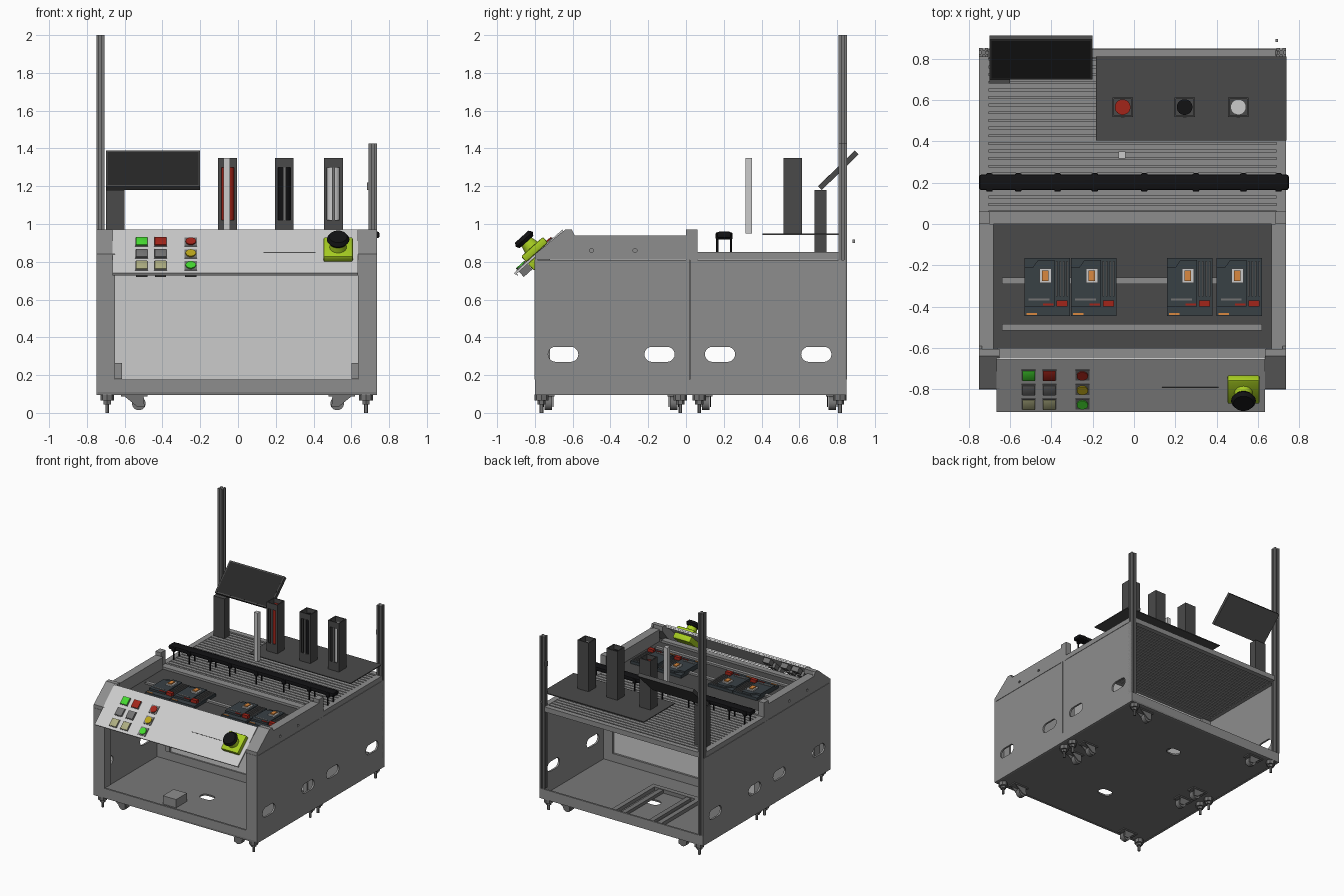
import bpy, bmesh, math
from mathutils import Matrix, Vector

if "Cube" in bpy.data.objects:
    bpy.data.objects.remove(bpy.data.objects["Cube"])

def mat(name, r, g, b):
    m = bpy.data.materials.new(name)
    m.diffuse_color = (r, g, b, 1)
    m.use_nodes = True
    m.node_tree.nodes["Principled BSDF"].inputs["Base Color"].default_value = m.diffuse_color
    return m

BODY, UNDER = mat("body_grey", .27, .27, .27), mat("base_grey", .19, .19, .19)
DARK, BLACK = mat("dark_grey", .068, .068, .068), mat("black", .006, .006, .007)
LIGHT, WHITE = mat("light_grey", .66, .66, .66), mat("white", .7, .7, .7)
RED, GREEN = mat("red", .36, .018, .01), mat("green", .06, .7, .03)
LIME, YELLOW = mat("lime", .38, .6, .015), mat("yellow", .5, .38, .01)
BEIGE, SLATE = mat("beige", .42, .42, .22), mat("slate", .04, .052, .06)
ORANGE, STEEL = mat("orange", .7, .25, .05), mat("steel", .17, .17, .17)

def finish(name, bm, m=None, xf=None):
    bmesh.ops.remove_doubles(bm, verts=bm.verts, dist=1e-5)
    bmesh.ops.recalc_face_normals(bm, faces=bm.faces)
    me = bpy.data.meshes.new(name)
    bm.to_mesh(me)
    bm.free()
    if xf:
        me.transform(xf)
    for p in me.polygons:
        p.use_smooth = True
    me.set_sharp_from_angle(angle=math.radians(30))
    me.materials.append(m or BODY)
    ob = bpy.data.objects.new(name, me)
    bpy.context.collection.objects.link(ob)
    return ob

def box(name, x0, x1, y0, y1, z0, z1, m=None, xf=None, bevel=0):
    bm = bmesh.new()
    c = Matrix.Translation(((x0+x1)/2, (y0+y1)/2, (z0+z1)/2)) @ Matrix.Diagonal((x1-x0, y1-y0, z1-z0, 1))
    bmesh.ops.create_cube(bm, size=1, matrix=c)
    if bevel:
        bmesh.ops.bevel(bm, geom=bm.edges[:], offset=bevel, segments=2, affect='EDGES', profile=.5)
    return finish(name, bm, m, xf)

def cyl(name, loc, r1, h, m=None, r2=None, axis='Z', xf=None, n=24):
    # cylinder or cone whose base centre is loc
    bm = bmesh.new()
    rot = Matrix.Rotation(-math.pi/2, 4, 'X') if axis == 'Y' else Matrix()
    bmesh.ops.create_cone(bm, cap_ends=True, segments=n, radius1=r1, radius2=r1 if r2 is None else r2, depth=h,
                          matrix=Matrix.Translation(loc) @ rot @ Matrix.Translation((0, 0, h/2)))
    return finish(name, bm, m, xf)

PLANES = {'xy': ((1, 0, 0), (0, 1, 0), (0, 0, 1)), 'yz': ((0, 1, 0), (0, 0, 1), (1, 0, 0)),
          'xz': ((1, 0, 0), (0, 0, 1), (0, -1, 0))}

def plate(name, outer, holes, plane, lo, hi, m=None):
    # outline with holes, given thickness along the remaining axis
    cu = bpy.data.curves.new(name, 'CURVE')
    cu.dimensions, cu.fill_mode, cu.extrude = '2D', 'BOTH', (hi-lo)/2
    for pts in [outer] + holes:
        s = cu.splines.new('POLY')
        s.points.add(len(pts)-1)
        for p, q in zip(s.points, pts):
            p.co = (q[0], q[1], 0, 1)
        s.use_cyclic_u = True
    tmp = bpy.data.objects.new(name, cu)
    bpy.context.collection.objects.link(tmp)
    dg = bpy.context.evaluated_depsgraph_get()
    me = bpy.data.meshes.new_from_object(tmp.evaluated_get(dg))
    bm = bmesh.new()
    bm.from_mesh(me)
    bpy.data.objects.remove(tmp)
    u, v, w = (Vector(a) for a in PLANES[plane])
    mid = (lo+hi)/2 * (-1 if plane == 'xz' else 1)
    for vt in bm.verts:
        vt.co = u*vt.co.x + v*vt.co.y + w*(vt.co.z+mid)
    for e in bm.edges:
        e.smooth = True
    return finish(name, bm, m)

def rect(a0, a1, b0, b1):
    return [(a0, b0), (a1, b0), (a1, b1), (a0, b1)]

def slot(cx, cy, hw, r, n=10):
    # stadium-shaped hole
    return [(cx + s*(hw-r) + r*math.cos(a), cy + r*math.sin(a))
            for s, a0 in ((1, -math.pi/2), (-1, math.pi/2))
            for a in (a0 + math.pi*i/n for i in range(n+1))]

def extrusion(name, cx, cy, h, z0, z1, m=None):
    # slotted aluminium post
    pts = []
    for k in range(4):
        c, s = round(math.cos(k*math.pi/2)), round(math.sin(k*math.pi/2))
        for x, y in ((-h, -h), (-h*.3, -h), (-h*.3, -h*.55), (h*.3, -h*.55), (h*.3, -h)):
            pts.append((cx + c*x - s*y, cy + s*x + c*y))
    plate(name, pts, [], 'xy', z0, z1, m)

# base tray with cable holes
plate("base_floor", rect(-.745, .73, -.8, .85), [slot(-.02, y, .06, .04) for y in (-.37, .45)], 'xy', .097, .11, UNDER)
plate("base_rim", rect(-.75, .735, -.8, .85), [rect(-.735, .72, -.785, .835)], 'xy', .095, .176)
box("base_crossbeam", -.735, .72, .0, .04, .11, .176)

# side walls, upper cheeks, flanges
cheek = [(-.8, .812), (-.8, .84), (-.64, .97), (-.605, .97), (-.59, .94), (0, .94), (0, .812)]
for tag, xo, d in (("left", -.75, 1), ("right", .735, -1)):
    def span(a, b):
        return sorted((xo + d*a, xo + d*b))
    for part, y0, y1, hs in (("front", -.8, .018, (-.65, -.14)), ("rear", .022, .845, (.18, .69))):
        plate(f"{tag}_{part}_side_wall", rect(y0, y1, .176, .809), [slot(y, .31, .08, .04) for y in hs], 'yz', *span(0, .015))
    holes = [slot(y, .86, .011, .01, 5) for y in (-.5, -.27)]
    plate(f"{tag}_upper_cheek", cheek, holes, 'yz', *span(0, .015))
    plate(f"{tag}_front_wedge", [(-.8, .812), (-.8, .84), (-.64, .97), (-.605, .97), (-.605, .93), (-.7, .812)], [], 'yz', *span(.015, .1))
    box(f"{tag}_front_post", *span(.0, .1), -.802, -.785, .176, .812)
    box(f"{tag}_front_post_return", *span(.085, .1), -.79, -.72, .176, .812)
    box(f"{tag}_top_flange", *span(.0, .07), -.605, 0, .925, .94)
    box(f"{tag}_well_wall", *span(.06, .07), -.605, 0, .83, .925)
    box(f"{tag}_middle_upright", *span(.0, .05), 0, .06, .81, .97)
    box(f"{tag}_middle_post", *span(.015, .1), .0, .045, .176, .83)
    box(f"{tag}_deck_side_rail", *span(0, .045), .06, .81, .812, .852)
    box(f"{tag}_hinge_bracket", *span(.1, .135), -.01, .01, .18, .265)
    box(f"{tag}_inner_rail", *span(.015, .05), -.72, 0, .69, .73)

# middle partition, front crossbar, interior fittings
box("middle_partition", -.65, .635, .012, .024, .176, .82, LIGHT)
box("front_crossbar", -.66, .645, -.65, -.6, .83, .86)
box("deck_front_beam", -.7, .69, .0, .06, .81, .86)
box("floor_control_box", -.22, -.1, -.66, -.52, .11, .178)
plate("rear_floor_frame", rect(-.32, .13, .24, .83), [rect(-.28, .09, .28, .79)], 'xy', .11, .14, UNDER)
for x in (-.22, .03):
    box("rear_floor_rail", x-.02, x+.02, .28, .79, .11, .135, STEEL)

# slotted rear deck: grooved top and bottom
top, bot, y = [], [], .062
while y < .80:
    top += [(y, .85), (y+.028, .85), (y+.028, .84), (y+.037, .84)]
    bot += [(y, .815), (y+.028, .815), (y+.028, .825), (y+.037, .825)]
    y += .037
plate("slotted_deck", top + bot[::-1], [], 'yz', -.705, .69)
box("deck_rear_beam", -.705, .69, .806, .848, .812, .853)

# rear uprights
extrusion("left_rear_post", -.728, .83, .022, .176, 2, UNDER)
extrusion("right_rear_post", .713, .83, .022, .176, 1.425, UNDER)
box("right_post_latch", .683, .694, .815, .84, 1.18, 1.22, STEEL)
box("rear_sensor", .685, .698, .882, .896, .9, .917)

# sunken mounting plate with rails and four switch modules
box("well_plate", -.69, .675, -.605, 0, .83, .842, DARK)
for y in (-.275, -.5):
    box("mounting_rail", -.64, .62, y-.015, y+.015, .842, .856, BODY)
for x in (-.42, -.195, .27, .51):
    plate("module_body", [(x-.11, -.445), (x+.11, -.445), (x+.11, -.165), (x-.11, -.165)],
          [], 'xy', .842, .865, SLATE)
    plate("module_cover", [(x-.11, -.4), (x+.035, -.4), (x+.035, -.175), (x-.045, -.175), (x-.07, -.21), (x-.11, -.21)],
          [], 'xy', .865, .88, SLATE)
    box("module_button_frame", x-.038, x+.02, -.285, -.215, .88, .89, WHITE)
    box("module_button", x-.026, x+.006, -.275, -.225, .89, .898, ORANGE)
    for k in range(4):
        box("module_fin", x+.042+k*.017, x+.05+k*.017, -.35, -.18, .865, .876, STEEL)
    box("module_slot_bar", x-.09, x+.01, -.37, -.36, .88, .884, STEEL)
    box("module_red_switch", x+.045, x+.098, -.4, -.37, .865, .89, RED)
    box("module_indicator", x-.1, x-.05, -.44, -.43, .865, .868, ORANGE)
    box("module_red_strip", x-.02, x+.03, -.395, -.385, .88, .883, RED)

# sloped control panel; local axes: x, up the slope, outwards
T = Matrix.Translation((0, -.783, .855)) @ Matrix.Rotation(math.radians(42), 4, 'X')
box("control_panel", -.665, .635, -.172, .172, -.012, 0, LIGHT, T)
for v in (-.168, .162):
    box("control_panel_flange", -.665, .635, v, v+.006, -.022, -.01, LIGHT, T)
grid = [(-.51, (GREEN, STEEL, BEIGE)), (-.41, (RED, STEEL, BEIGE)), (-.25, (RED, YELLOW, GREEN))]
for x, mats in grid:
    for v, m in zip((.071, -.023, -.117), mats):
        box("button_bezel", x-.034, x+.034, v-.034, v+.034, 0, .005, STEEL, T)
        if x == -.25:
            cyl("indicator_lamp", (x, v, .005), .027, .007, m, xf=T)
        else:
            box("push_button", x-.031, x+.031, v-.031, v+.031, .005, .012, m, T, .002)
        box("button_body", x-.03, x+.03, v-.03, v+.03, -.05, -.012, STEEL, T)
box("panel_label_strip", .135, .41, -.013, -.009, 0, .002, DARK, T)
box("emergency_stop_box", .452, .608, -.085, .07, 0, .04, LIME, T, .008)
box("emergency_stop_back", .452, .608, -.085, .07, -.06, -.012, LIME, T, .008)
cyl("emergency_stop_collar", (.53, -.012, .04), .045, .04, LIME, .035, xf=T)
cyl("emergency_stop_knob", (.53, -.012, .078), .048, .018, BLACK, .06, xf=T)
cyl("emergency_stop_cap", (.53, -.012, .096), .06, .02, BLACK, .048, xf=T)

# conveyor bar on paired legs
box("conveyor_bar", -.75, .75, .164, .24, .925, .96, BLACK, bevel=.012)
for x in (-.7, -.56, -.37, -.19, .05, .3, .53, .7):
    box("conveyor_clamp", x-.016, x+.016, .157, .246, .918, .955, BLACK, bevel=.006)
    for y in (.166, .238):
        cyl("conveyor_leg", (x, y, .85), .006, .08, BLACK, n=12)

# raised tray with three part magazines
box("magazine_tray", -.185, .738, .405, .81, .943, .95, DARK)
for x, m in ((-.055, RED), (.245, BLACK), (.505, WHITE)):
    plate("magazine_front", rect(x-.05, x+.05, .95, 1.35), [rect(x-.033, x+.033, 1.02, 1.3)], 'xz', .517, .525, DARK)
    box("magazine_centre_slat", x-.008, x+.008, .515, .523, 1.02, 1.3, STEEL)
    box("magazine_back", x-.05, x+.05, .605, .613, .95, 1.35, DARK)
    for s in (-1, 1):
        box("magazine_side", *sorted((x+s*.042, x+s*.05)), .525, .605, .95, 1.35, DARK)
    cyl("magazine_workpieces", (x, .566, .95), .038, .366, m)
box("sensor_column", -.076, -.042, .316, .35, .95, 1.35, LIGHT)

# display on its stand
box("display_stand", -.7, -.6, .68, .745, .852, 1.18, DARK)
D = Matrix.Translation((0, .806, 1.284)) @ Matrix.Rotation(math.radians(44), 4, 'X')
box("display", -.7, -.2, -.136, .136, -.014, .014, DARK, D)
box("display_screen", -.69, -.21, -.126, .126, .012, .0145, mat("screen", .02, .02, .02), D)

# levelling feet and casters
for y, yc in ((-.765, -.73), (-.03, -.065), (.07, .105), (.815, .775)):
    for s in (-1, 1):
        x = -.0075 + s*.685
        cyl("foot_mount", (x, y, .065), .036, .032, STEEL, n=8)
        cyl("foot_nut", (x, y, .045), .022, .02, STEEL, n=6)
        cyl("foot_tip", (x, y, 0), .01, .046, STEEL, n=12)
        for o in (-.028, .022):
            plate("caster_fork", [(s*.61, .095), (s*.5, .095), (s*.495, .03), (s*.53, .03)], [], 'xz', yc+o, yc+o+.006, STEEL)
        cyl("caster_wheel", (s*.525, yc-.02, .05), .036, .04, STEEL, axis='Y')
        box("caster_plate", *sorted((s*.48, s*.62)), yc-.034, yc+.034, .088, .097, STEEL)
